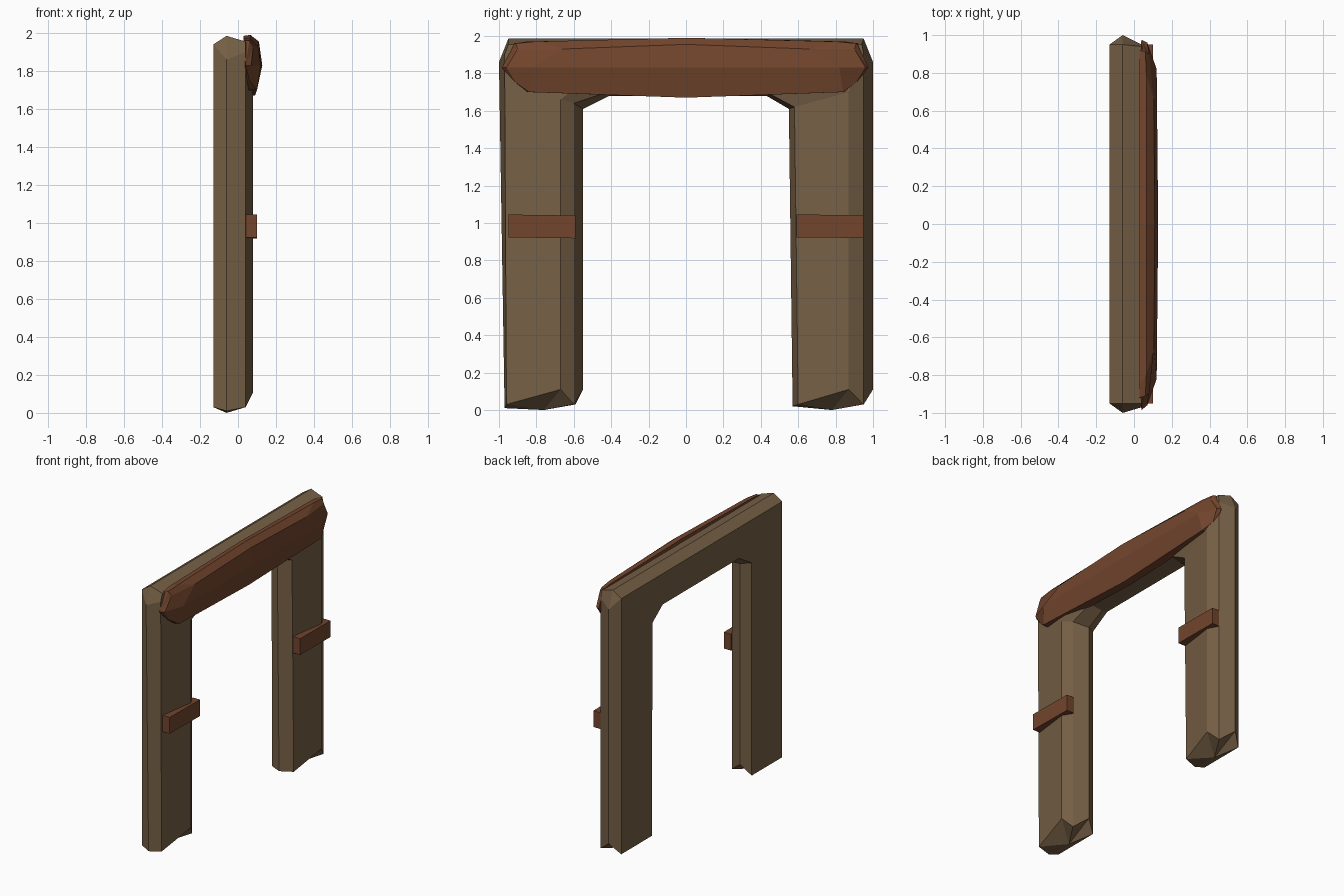
import bpy, bmesh

if "Cube" in bpy.data.objects:
    bpy.data.objects.remove(bpy.data.objects["Cube"])


def material(name, rgb):
    m = bpy.data.materials.new(name)
    m.diffuse_color = (*rgb, 1)
    m.use_nodes = True
    m.node_tree.nodes["Principled BSDF"].inputs["Base Color"].default_value = m.diffuse_color
    return m


def loft(name, rings, tips, mat):
    """Join rings of points into a solid, closing each end with a fan to a tip."""
    bm = bmesh.new()
    rows = [[bm.verts.new(p) for p in ring] for ring in rings]
    n = len(rows[0])
    for a, b in zip(rows, rows[1:]):
        for i in range(n):
            j = (i + 1) % n
            bm.faces.new((a[i], a[j], b[j], b[i]))
    for row, tip in zip((rows[0], rows[-1]), tips):
        t = bm.verts.new(tip)
        for i in range(n):
            bm.faces.new((row[i], row[(i + 1) % n], t))
    bmesh.ops.remove_doubles(bm, verts=bm.verts, dist=0.001)
    bmesh.ops.recalc_face_normals(bm, faces=bm.faces)
    me = bpy.data.meshes.new(name)
    bm.to_mesh(me)
    bm.free()
    me.materials.append(mat)
    ob = bpy.data.objects.new(name, me)
    bpy.context.collection.objects.link(ob)
    return ob


weathered = material("weathered_wood", (0.18, 0.115, 0.06))
red_wood = material("red_wood", (0.17, 0.06, 0.026))

# Door frame: seven long edges (x, then y/z path up one leg, over and down)
rails = [
    (-0.13, [(-.95, .03), (-.95, 1.94), (-.95, 1.94), (.95, 1.94), (.95, 1.94), (.95, .03)]),
    (-0.06, [(-.97, .01), (-1, 1.86), (-.95, 1.985), (.95, 1.985), (1, 1.86), (1, .11)]),
    (0.04, [(-.96, .03), (-.97, 1.90), (-.95, 1.955), (.94, 1.955), (.95, 1.90), (.95, .03)]),
    (0.08, [(-.67, .11), (-.67, 1.66), (-.50, 1.80), (.60, 1.80), (.87, 1.70), (.87, .11)]),
    (0.04, [(-.60, .03), (-.60, 1.64), (-.42, 1.70), (.43, 1.70), (.58, 1.62), (.60, .03)]),
    (-0.06, [(-.55, .11), (-.55, 1.61), (-.41, 1.68), (.43, 1.68), (.55, 1.61), (.57, .02)]),
    (-0.13, [(-.59, .03), (-.59, 1.62), (-.44, 1.71), (.46, 1.71), (.58, 1.62), (.59, .03)]),
]
rings = [[(x, *path[i]) for x, path in rails] for i in range(6)]
loft("door_frame", rings, [(-.06, -.76, 0), (-.06, .78, 0)], weathered)

# Lintel: hewn beam, (x, y, z) sections from the middle to one end, mirrored
middle = [(.03, 0, 1.67), (.09, 0, 1.67), (.128, 0, 1.83),
          (.11, 0, 1.955), (.065, 0, 1.99), (.03, 0, 1.985)]
shoulder = [(.03, .85, 1.70), (.10, .84, 1.70), (.12, .82, 1.83),
            (.105, .66, 1.93), (.065, .80, 1.97), (.03, .85, 1.97)]
end = [(.03, .90, 1.74), (.06, .91, 1.75), (.07, .96, 1.83),
       (.08, .90, 1.93), (.06, .91, 1.96), (.03, .92, 1.96)]


def flip(ring):
    return [(x, -y, z) for x, y, z in ring]


loft("lintel", [flip(end), flip(shoulder), middle, shoulder, end],
     [(.04, -.985, 1.83), (.04, .975, 1.83)], red_wood)

# Cross battens, one on each post
for side, y0, tilt in (("left", -.95, -.005), ("right", .59, -.003)):
    sections = [[(.04, y, .923 + dz), (.10, y, .923 + dz),
                 (.10, y, 1.045 + dz), (.04, y, 1.045 + dz)]
                for y, dz in ((y0, 0), (y0 + .36, tilt))]
    tips = [(.07, y0, .984), (.07, y0 + .36, .984 + tilt)]
    loft(side + "_batten", sections, tips, red_wood)
